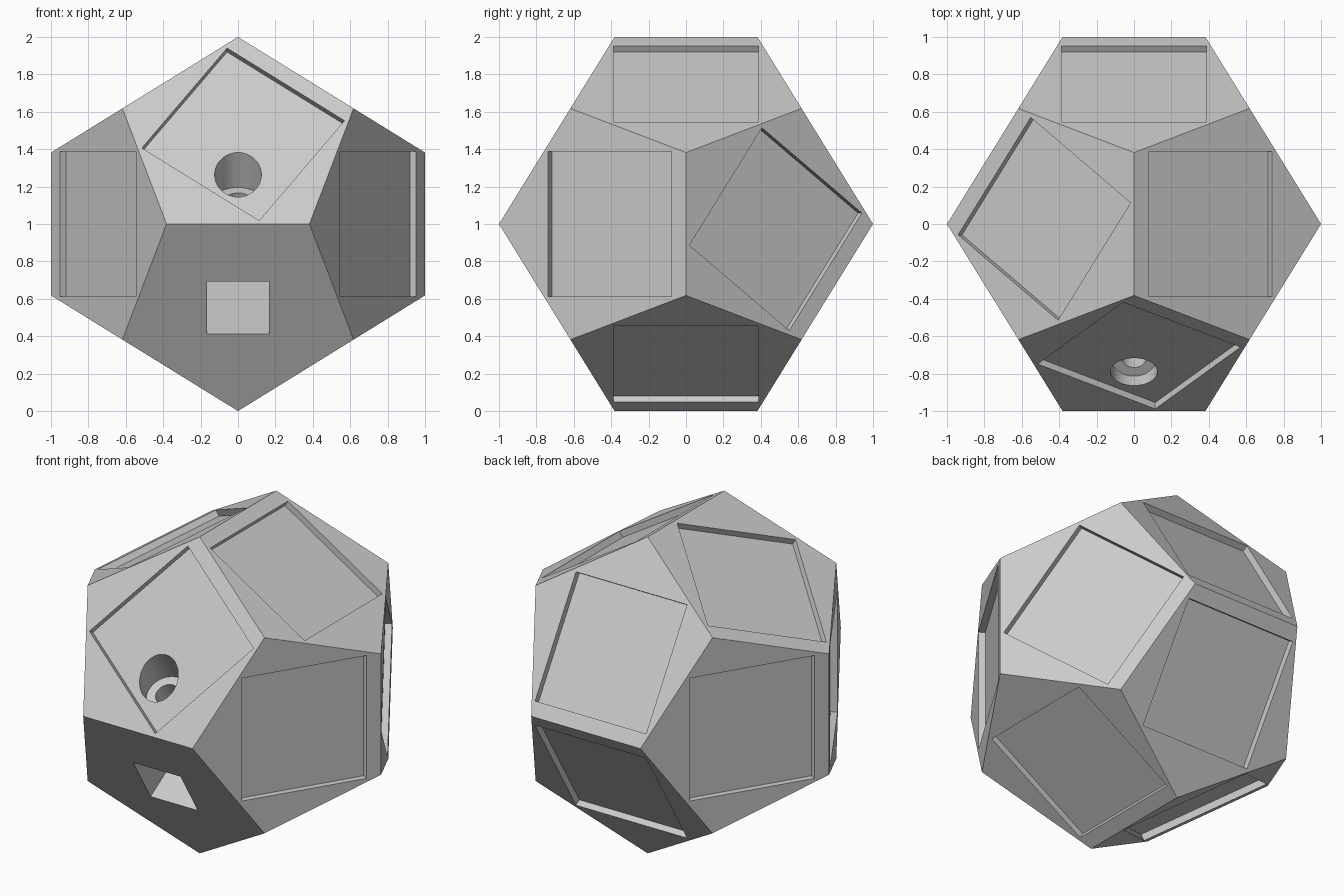
import bpy, bmesh, math
from mathutils import Vector, Matrix

if "Cube" in bpy.data.objects:
    bpy.data.objects.remove(bpy.data.objects["Cube"], do_unlink=True)

PHI = (1 + 5 ** 0.5) / 2
A = 1 / PHI ** 2                 # half edge length
B = 1 / PHI                      # cube corner
LIFT = Vector((0, 0, 1))
SIGNS = (-1, 1)

grey = bpy.data.materials.new("plain_grey")
grey.use_nodes = True
grey.diffuse_color = (0.6, 0.6, 0.6, 1)
grey.node_tree.nodes["Principled BSDF"].inputs["Base Color"].default_value = (0.6, 0.6, 0.6, 1)


def make_object(name, bm):
    bmesh.ops.recalc_face_normals(bm, faces=bm.faces)
    mesh = bpy.data.meshes.new(name)
    bm.to_mesh(mesh)
    bm.free()
    mesh.materials.append(grey)
    obj = bpy.data.objects.new(name, mesh)
    bpy.context.collection.objects.link(obj)
    return obj


def normal_of(sx, sy, sz):
    """Unit normal of a face, named by the signs of its direction."""
    size = {0: (0, PHI, 1), 1: (1, 0, PHI), 2: (PHI, 1, 0)}[(sx, sy, sz).index(0)]
    return Vector((sx * size[0], sy * size[1], sz * size[2])).normalized()


def frame(origin, out, side):
    """Matrix at origin with z along out and x along side, flattened."""
    x = (side - out * side.dot(out)).normalized()
    y = out.cross(x)
    return Matrix.Translation(origin) @ Matrix((x, y, out)).transposed().to_4x4()


def add_box(bm, mat, cx, width, low, high):
    local = Matrix.Translation((cx, 0, (low + high) / 2)) @ Matrix.Diagonal((width, width, high - low, 1))
    bmesh.ops.create_cube(bm, size=1, matrix=mat @ local)


def add_rod(bm, mat, radius, low, high):
    bmesh.ops.create_cone(bm, cap_ends=True, segments=48, radius1=radius, radius2=radius,
                          depth=high - low, matrix=mat @ Matrix.Translation((0, 0, (low + high) / 2)))


# Dodecahedron body
bm = bmesh.new()
for s in SIGNS:
    for t in SIGNS:
        for co in ((0, s * A, t), (s, 0, t * A), (s * A, t, 0), (s * B, t * B, B), (s * B, t * B, -B)):
            bm.verts.new(Vector(co) + LIFT)
bmesh.ops.convex_hull(bm, input=bm.verts)
bmesh.ops.dissolve_limit(bm, angle_limit=0.02, verts=bm.verts, edges=bm.edges)
body = make_object("dodecahedron_body", bm)

inradius = normal_of(0, 1, 1).y
DEPTH = 0.04

# Square panel recesses: each face and the neighbour its square leans towards
recesses = [
    ((0, -1, 1), (1, 0, 1)), ((1, 0, 1), (-1, 0, 1)), ((-1, 0, 1), (-1, 1, 0)),
    ((1, -1, 0), (1, 1, 0)), ((1, 1, 0), (0, 1, -1)), ((1, 0, -1), (-1, 0, -1)),
    ((-1, -1, 0), (-1, 1, 0)), ((-1, 1, 0), (-1, -1, 0)), ((0, 1, 1), (0, 1, -1)),
    ((0, 1, -1), (0, 1, 1)), ((-1, 0, -1), (-1, -1, 0)),
]
bm = bmesh.new()
for face, neighbour in recesses:
    n = normal_of(*face)
    add_box(bm, frame(n * inradius + LIFT, n, normal_of(*neighbour)), 0.047, 0.776, -DEPTH, 0.005)
cutters = [make_object("panel_recess_cutter", bm)]

# Deep square socket in the lower front face
n = normal_of(0, -1, -1)
bm = bmesh.new()
add_box(bm, frame(n * inradius + LIFT, n, Vector((1, 0, 0))), 0, 0.33, -0.6, 0.05)
cutters.append(make_object("square_socket_cutter", bm))

# Stepped round bore in the upper front face, running down square to the socket
axis = Vector((0, n.z, -n.y))
bore = frame(Vector((0, -0.79, 1.263)), axis, Vector((1, 0, 0)))
for name, radius, low, high in (("wide_bore_cutter", 0.125, -0.157, 0.12),
                                ("narrow_bore_cutter", 0.07, -0.55, 0.0)):
    bm = bmesh.new()
    add_rod(bm, bore, radius, low, high)
    cutters.append(make_object(name, bm))

# Cut everything out of the body
bpy.ops.object.select_all(action='DESELECT')
body.select_set(True)
bpy.context.view_layer.objects.active = body
for cutter in cutters:
    cutter.hide_render = True
    mod = body.modifiers.new(cutter.name, 'BOOLEAN')
    mod.operation = 'DIFFERENCE'
    mod.solver = 'EXACT'
    mod.object = cutter
    bpy.ops.object.modifier_apply(modifier=mod.name)
    bpy.data.objects.remove(cutter, do_unlink=True)

bpy.ops.object.shade_smooth_by_angle(angle=math.radians(20))
